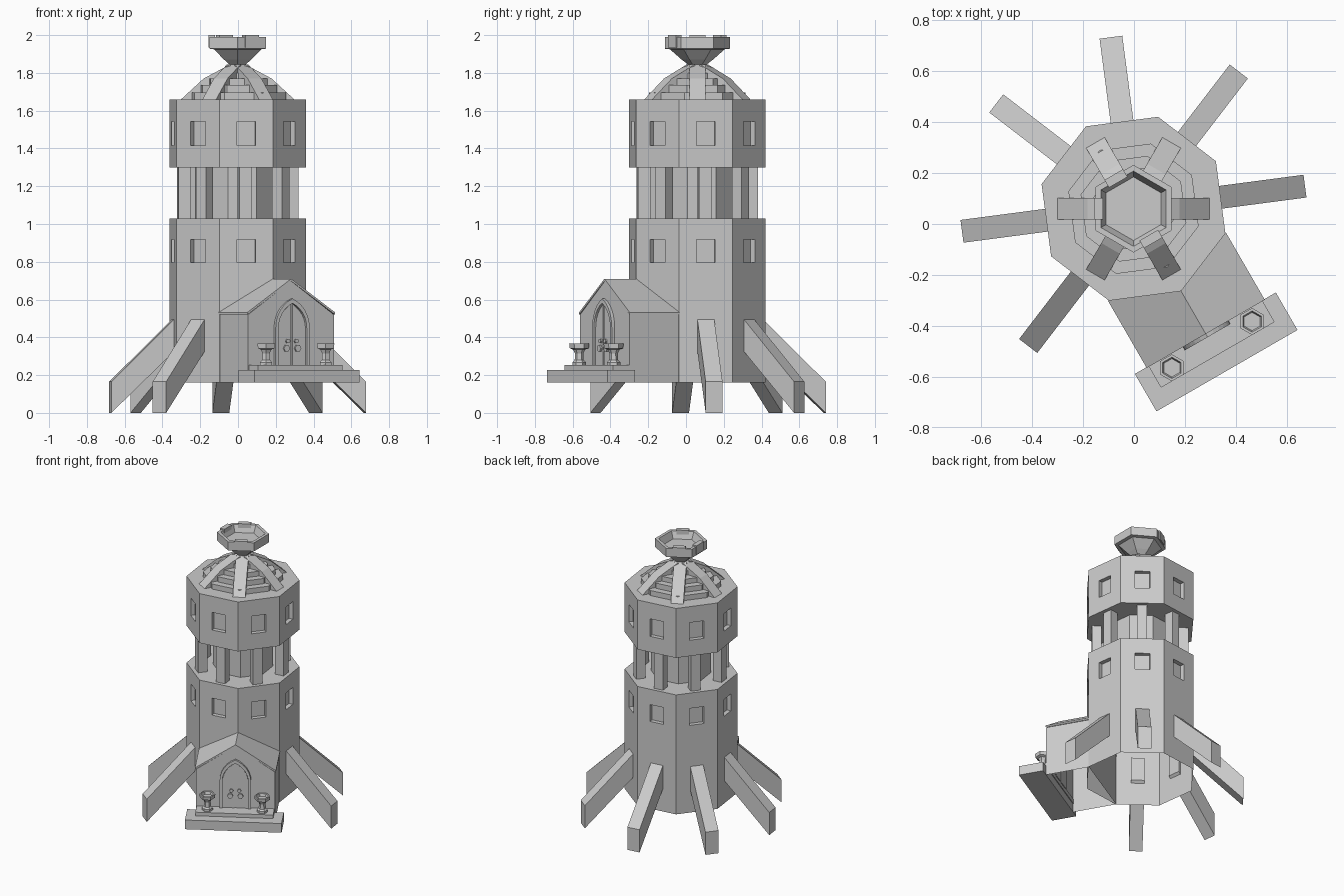
import bpy, bmesh
from math import sin, cos, pi, radians, atan2
from mathutils import Vector

cube = bpy.data.objects.get("Cube")
if cube:
    bpy.data.objects.remove(cube, do_unlink=True)

# One stone colour for everything
stone = bpy.data.materials.new("grey_stone")
stone.use_nodes = True
GREY = (0.6, 0.6, 0.6, 1)
stone.diffuse_color = GREY
stone.node_tree.nodes["Principled BSDF"].inputs["Base Color"].default_value = GREY

CENTRE = Vector((-0.002, 0.06, 0))
R = 0.374          # tower corner radius
DOOR = -60         # direction the porch faces, in degrees


def finish(name, bm, angle=0, loc=CENTRE, fix=True):
    if fix:
        bmesh.ops.recalc_face_normals(bm, faces=bm.faces[:])
    me = bpy.data.meshes.new(name)
    bm.to_mesh(me)
    bm.free()
    me.materials.append(stone)
    ob = bpy.data.objects.new(name, me)
    ob.location = loc
    ob.rotation_euler.z = radians(angle)
    bpy.context.collection.objects.link(ob)
    return ob


def lathe(name, profile, sides, angle, loc=CENTRE):
    """Turn an (r, z) profile into a flat-sided solid with capped ends."""
    bm = bmesh.new()
    rings = [[bm.verts.new((r * cos(2 * pi * k / sides), r * sin(2 * pi * k / sides), z))
              for k in range(sides)] for r, z in profile]
    for a, b in zip(rings, rings[1:]):
        for k in range(sides):
            n = (k + 1) % sides
            bm.faces.new((a[k], a[n], b[n], b[k]))
    bm.faces.new(rings[0][::-1])
    bm.faces.new(rings[-1])
    return finish(name, bm, angle, loc)


def prism(name, pts, y0, y1, angle, open_bottom=False):
    """Extrude an (x, z) outline along local y, then turn it about the tower axis."""
    bm = bmesh.new()
    face = bm.faces.new([bm.verts.new((x, y0, z)) for x, z in pts])
    res = bmesh.ops.extrude_face_region(bm, geom=[face])
    verts = [g for g in res["geom"] if isinstance(g, bmesh.types.BMVert)]
    bmesh.ops.translate(bm, vec=(0, y1 - y0, 0), verts=verts)
    bmesh.ops.recalc_face_normals(bm, faces=bm.faces[:])
    if open_bottom:
        down = [f for f in bm.faces if f.normal.z < -0.9]
        bmesh.ops.delete(bm, geom=down, context="FACES")
    return finish(name, bm, angle, fix=False)


def rect(x0, x1, z0, z1):
    return [(x0, z0), (x1, z0), (x1, z1), (x0, z1)]


def storey(name, z0, z1, w0, w1, floor):
    """Eight-sided storey with a recessed window in each wall."""
    bm = bmesh.new()
    apothem, half = R * cos(pi / 8), R * sin(pi / 8)
    us, zs = (-half, -0.05, 0.05, half), (z0, w0, w1, z1)
    panes = []
    for k in range(8):
        a = pi / 8 + k * pi / 4
        grid = [[bm.verts.new((apothem * cos(a) - u * sin(a), apothem * sin(a) + u * cos(a), z))
                 for u in us] for z in zs]
        for i in range(3):
            for j in range(3):
                f = bm.faces.new((grid[i][j], grid[i][j + 1], grid[i + 1][j + 1], grid[i + 1][j]))
                if i == j == 1:
                    panes.append(f)
    for f in panes:
        inward = -f.normal.copy() if f.normal.length else None
        f.normal_update()
        inward = -f.normal
        res = bmesh.ops.extrude_face_region(bm, geom=[f])
        verts = [g for g in res["geom"] if isinstance(g, bmesh.types.BMVert)]
        bmesh.ops.translate(bm, vec=inward * 0.03, verts=verts)
        bm.faces.remove(f)
    bmesh.ops.remove_doubles(bm, verts=bm.verts[:], dist=0.0005)
    # Close the top, and the bottom where there is a ceiling below
    for z in ([z0, z1] if floor else [z1]):
        rim = [v for v in bm.verts if abs(v.co.z - z) < 1e-4]
        rim.sort(key=lambda v: atan2(v.co.y, v.co.x))
        bm.faces.new(rim)
    return finish(name, bm, 30)


# Tower: lower storey, open gallery, upper storey
storey("lower_tower", 0.16, 1.03, 0.795, 0.918, False)
storey("upper_tower", 1.30, 1.66, 1.415, 1.543, True)
lathe("gallery_core", [(0.2, 1.02), (0.2, 1.31)], 8, 30)
for k in range(8):
    prism("gallery_column", rect(0.255, 0.32, 1.02, 1.31), -0.033, 0.033, 7.5 + 45 * k)

# Sloping buttress legs around the back and sides
for k in range(6):
    prism("buttress_leg", [(0.68, 0), (0.68, 0.165), (0.33, 0.51), (0.33, 0.34)],
          -0.045, 0.045, 7.5 + 45 * k)

# Stepped roof with six curved ribs
lathe("roof_steps", [(0.265, 1.65), (0.265, 1.697), (0.215, 1.697), (0.215, 1.735),
                     (0.165, 1.735), (0.165, 1.77), (0.1, 1.77), (0.1, 1.8)], 8, 30)
for k in range(6):
    prism("roof_rib", [(0.305, 1.655), (0.18, 1.77), (0.04, 1.845),
                       (0.02, 1.79), (0.15, 1.72), (0.23, 1.655)], -0.042, 0.042, 60 * k)

# Bowl on top, with raised tabs on the rim
lathe("roof_bowl", [(0.05, 1.78), (0.05, 1.845), (0.085, 1.872), (0.145, 1.925), (0.172, 1.928),
                    (0.172, 1.99), (0.148, 1.99), (0.125, 1.94)], 6, 30)
for a in (DOOR, DOOR + 180, 180):
    prism("bowl_tab", rect(0.12, 0.155, 1.935, 2.0), -0.042, 0.042, a)

# Porch with a gabled roof; local x runs across the front, local -y points outward
ACROSS = DOOR + 90
WIDE, FRONT, EAVE, RIDGE = 0.262, 0.565, 0.52, 0.698
prism("porch", [(-WIDE, 0.16), (WIDE, 0.16), (WIDE, EAVE), (0, RIDGE), (-WIDE, EAVE)],
      -FRONT, -0.264, ACROSS, True)
prism("porch_roof", [(-0.268, EAVE), (0, RIDGE), (0.268, EAVE),
                     (0.268, EAVE + 0.012), (0, RIDGE + 0.012), (-0.268, EAVE + 0.012)],
      -FRONT - 0.003, -0.262, ACROSS)
prism("porch_platform", rect(-0.32, 0.32, 0.16, 0.227), -0.735, -0.565, ACROSS)
prism("porch_step", rect(-0.258, 0.258, 0.22, 0.253), -0.663, -0.56, ACROSS)


def half_arch(half, spring, top, base, steps=6):
    """Right half of a pointed arch, from the foot up to the tip."""
    h = top - spring
    r = (half * half + h * h) / (2 * half)
    end = atan2(h, r - half)
    arc = [(half - r + r * cos(end * i / steps), spring + r * sin(end * i / steps))
           for i in range(steps + 1)]
    return [(half, base)] + arc


def flip(pts):
    return [(-x, z) for x, z in pts]


# Pointed doorway: frame, two leaves, handles
outer = half_arch(0.104, 0.45, 0.605, 0.25)
inner = half_arch(0.086, 0.45, 0.58, 0.25)
for s in (1, -1):
    side = (lambda p: p) if s > 0 else flip
    prism("door_frame", side(outer + inner[::-1]), -FRONT - 0.018, -FRONT + 0.01, ACROSS)
    leaf = [(max(x - 0.002, 0.006), z - 0.004) for x, z in inner]
    prism("door_leaf", side(leaf + [(0.006, 0.246)]), -FRONT - 0.008, -FRONT + 0.01, ACROSS)
    for x, z, r in ((0.026, 0.38, 0.013), (0.034, 0.342, 0.019)):
        ring = [(x + r * cos(pi * k / 3), z + r * sin(pi * k / 3)) for k in range(6)]
        prism("door_handle", side(ring), -FRONT - 0.018, -FRONT, ACROSS)

# Hexagonal urns either side of the door
d = radians(DOOR)
for s in (-1, 1):
    spot = CENTRE + Vector((0.617 * cos(d) - s * 0.182 * sin(d),
                            0.617 * sin(d) + s * 0.182 * cos(d), 0))
    lathe("porch_urn", [(0.036, 0.25), (0.036, 0.268), (0.024, 0.28), (0.022, 0.315), (0.032, 0.335),
                        (0.05, 0.342), (0.053, 0.367), (0.042, 0.367), (0.036, 0.35)], 6, 30, spot)
